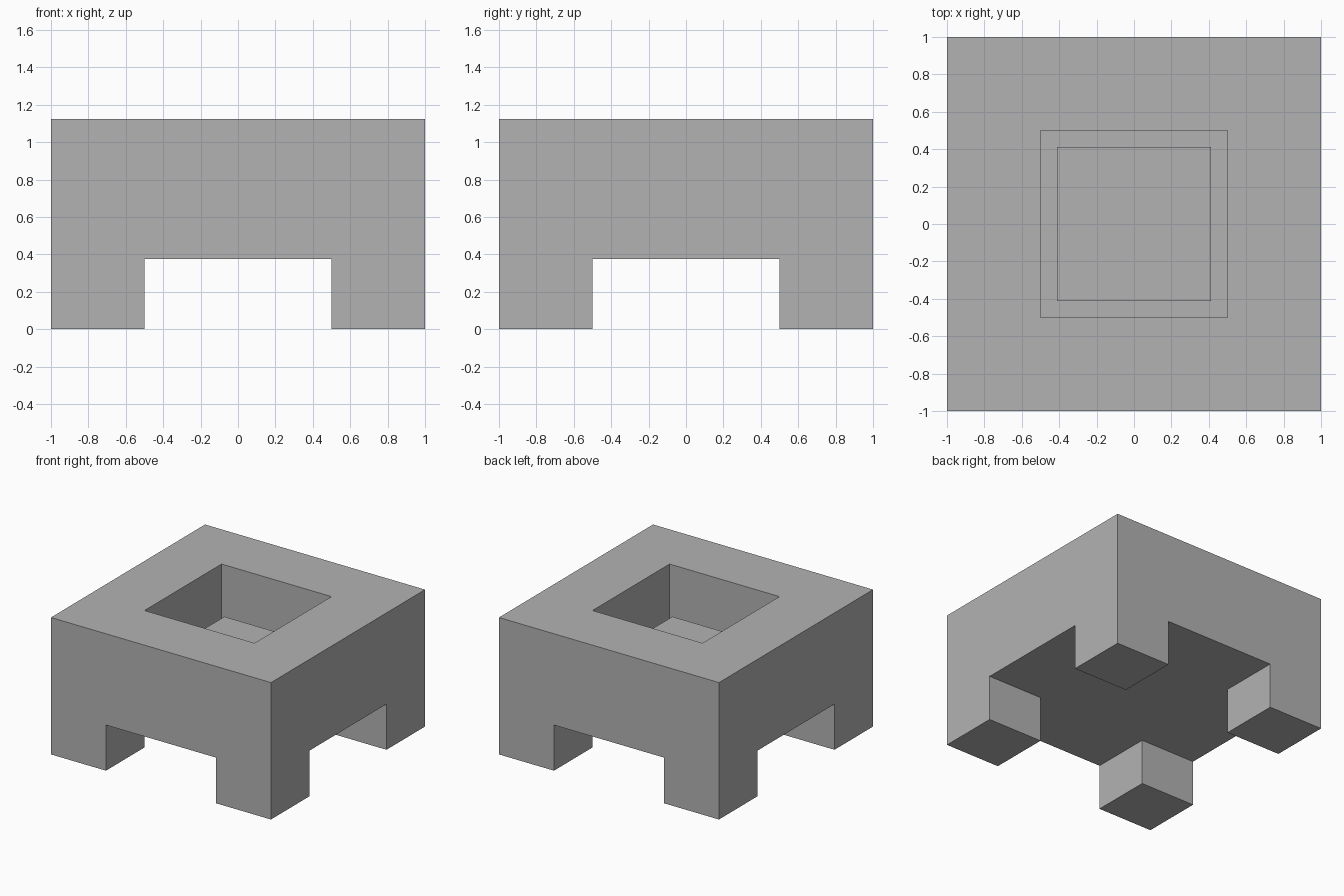
import bpy
import bmesh
from mathutils import Vector

if "Cube" in bpy.data.objects:
    bpy.data.objects.remove(bpy.data.objects["Cube"], do_unlink=True)

UNIT = 0.125            # module that every dimension follows
UNDERSIDE, TOP = 3 * UNIT, 9 * UNIT
FLOOR, PEDESTAL = 4 * UNIT, 6 * UNIT
INNER = 4 * UNIT        # half width of the recess and of the leg gaps

stone = bpy.data.materials.new("grey_stone")
stone.use_nodes = True
grey = (0.45, 0.45, 0.45, 1)
stone.diffuse_color = grey
stone.node_tree.nodes["Principled BSDF"].inputs["Base Color"].default_value = grey


def push(bm, face, dz):
    """Extrude one face straight up or down and return its new cap."""
    new = bmesh.ops.extrude_discrete_faces(bm, faces=[face])["faces"][0]
    rim = list(new.verts)
    bmesh.ops.translate(bm, verts=rim, vec=(0, 0, dz))
    return new


# Body block, sliced into a three by three plan
bm = bmesh.new()
bmesh.ops.create_cube(bm, size=2)
for v in bm.verts:
    v.co.z = TOP if v.co.z > 0 else UNDERSIDE
for axis in (Vector((1, 0, 0)), Vector((0, 1, 0))):
    for side in (-INNER, INNER):
        bmesh.ops.bisect_plane(bm, geom=bm.verts[:] + bm.edges[:] + bm.faces[:],
                               plane_co=axis * side, plane_no=axis)
bm.normal_update()

# Legs grow from the four corner cells underneath
corners = [f for f in bm.faces if f.normal.z < -0.9
           and all(abs(c) > INNER for c in f.calc_center_median()[:2])]
for f in corners:
    push(bm, f, -UNDERSIDE)

# Square recess with a raised pedestal in the middle
bm.normal_update()
centre = next(f for f in bm.faces if f.normal.z > 0.9
              and f.calc_center_median().xy.length < 0.1)
pit = push(bm, centre, FLOOR - TOP)
bm.normal_update()
bmesh.ops.inset_individual(bm, faces=[pit], thickness=UNIT)
push(bm, pit, PEDESTAL - FLOOR)

bmesh.ops.recalc_face_normals(bm, faces=bm.faces[:])
mesh = bpy.data.meshes.new("footed_block")
bm.to_mesh(mesh)
bm.free()
mesh.materials.append(stone)
block = bpy.data.objects.new("footed_block", mesh)
bpy.context.scene.collection.objects.link(block)
